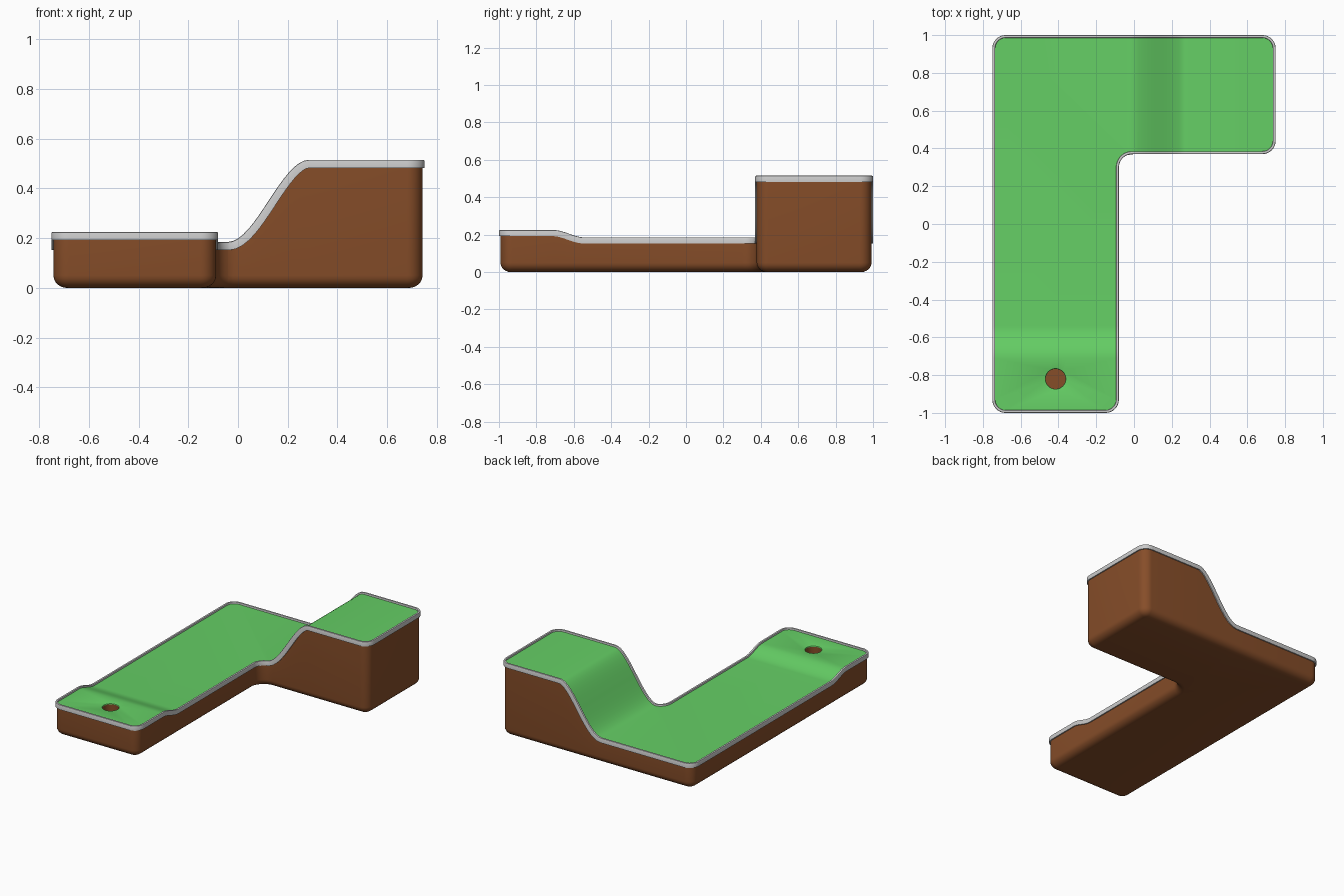
import bpy, bmesh, math
from mathutils import Vector

if "Cube" in bpy.data.objects:
    bpy.data.objects.remove(bpy.data.objects["Cube"])

R = 0.07      # plan corner radius
LIFT = 1.0    # heights above 0.5 are offsets from the playing surface, stored as LIFT + offset
# corner x, y, sign towards arc centre, start angle, sweep (negative = inner corner)
CORNERS = [(-0.75, -1, 1, 1, 180, 90), (-0.08, -1, -1, 1, 270, 90),
           (-0.08, 0.37, 1, -1, 180, -90), (0.75, 0.37, -1, 1, 270, 90),
           (0.75, 1, -1, -1, 0, 90), (-0.75, 1, 1, -1, 90, 90)]
HOLE = (-0.415, -0.82)


def outline(inset, z, n=8):
    pts = []
    for x, y, sx, sy, start, sweep in CORNERS:
        r = R - inset if sweep > 0 else R + inset
        for i in range(n + 1):
            a = math.radians(start + sweep * i / n)
            pts.append((x + sx * R + r * math.cos(a), y + sy * R + r * math.sin(a), z))
    return pts


def circle(r, z, n=32):
    return [(HOLE[0] + r * math.cos(2 * math.pi * i / n),
             HOLE[1] + r * math.sin(2 * math.pi * i / n), z) for i in range(n)]


def smooth(a, b, v):
    t = min(1, max(0, (v - a) / (b - a)))
    return t * t * (3 - 2 * t)


def height(x, y):
    return 0.185 + 0.33 * smooth(-0.04, 0.285, x) + 0.04 * (1 - smooth(-0.71, -0.54, y))


def loft(bm, rings, closed=False):
    vs = [[bm.verts.new(p) for p in ring] for ring in rings]
    n = len(vs[0])
    for k in range(len(vs) if closed else len(vs) - 1):
        a, b = vs[k], vs[(k + 1) % len(vs)]
        for j in range(n):
            bm.faces.new((a[j], a[(j + 1) % n], b[(j + 1) % n], b[j]))
    return vs


def finish(name, bm, color=None):
    # slice across both ramps, then drape onto the course height
    cuts = [((-0.04 + 0.325 * i / 16, 0, 0), (1, 0, 0)) for i in range(17)]
    cuts += [((0, -0.71 + 0.17 * i / 10, 0), (0, 1, 0)) for i in range(11)]
    for co, no in cuts:
        bmesh.ops.bisect_plane(bm, geom=bm.verts[:] + bm.edges[:] + bm.faces[:],
                               dist=1e-5, plane_co=co, plane_no=no)
    e = 0.001
    for v in bm.verts:
        if v.co.z > 0.5:
            x, y, off = v.co.x, v.co.y, v.co.z - LIFT
            nrm = Vector(((height(x - e, y) - height(x + e, y)) / (2 * e),
                          (height(x, y - e) - height(x, y + e)) / (2 * e), 1)).normalized()
            v.co = Vector((x, y, height(x, y))) + nrm * off
    me = bpy.data.meshes.new(name)
    bm.to_mesh(me)
    bm.free()
    ob = bpy.data.objects.new(name, me)
    bpy.context.collection.objects.link(ob)
    if color:
        mat = bpy.data.materials.get(color[0]) or bpy.data.materials.new(color[0])
        mat.diffuse_color = color[1]
        mat.use_nodes = True
        mat.node_tree.nodes["Principled BSDF"].inputs["Base Color"].default_value = mat.diffuse_color
        me.materials.append(mat)
    bpy.ops.object.select_all(action='DESELECT')
    ob.select_set(True)
    bpy.context.view_layer.objects.active = ob
    bpy.ops.object.shade_smooth_by_angle(angle=math.radians(40))


BROWN = ("brown", (0.24, 0.075, 0.022, 1))
GREEN = ("green", (0.13, 0.62, 0.13, 1))

# earth base with rounded lower edge
bm = bmesh.new()
rings = []
for i in range(7):
    a = math.pi / 2 * i / 6
    rings.append(outline(0.008 + 0.055 * (1 - math.sin(a)), 0.05 * (1 - math.cos(a))))
rings.append(outline(0.008, LIFT - 0.025))
vs = loft(bm, rings)
bm.faces.new(vs[0][::-1])
finish("base", bm, BROWN)

# grey border rail
bm = bmesh.new()
profile = [(0.010, -0.033), (0.0, -0.033), (0.0, -0.005), (0.0015, -0.0015), (0.005, 0),
           (0.010, 0), (0.0135, -0.0015), (0.015, -0.005), (0.015, -0.033)]
loft(bm, [outline(d, LIFT + z) for d, z in profile], closed=True)
finish("border_rail", bm)

# turf with rounded lip around the hole
bm = bmesh.new()
T = LIFT - 0.012
for ring in (outline(0.012, T), circle(0.058, T)):
    v = [bm.verts.new(p) for p in ring]
    for j in range(len(v)):
        bm.edges.new((v[j], v[(j + 1) % len(v)]))
bmesh.ops.triangle_fill(bm, edges=bm.edges[:], use_beauty=True, normal=(0, 0, 1))
bm.normal_update()
for f in bm.faces:
    if f.normal.z < 0:
        f.normal_flip()
loft(bm, [circle(0.058, T), circle(0.0545, T - 0.0015), circle(0.053, T - 0.006)])
bmesh.ops.remove_doubles(bm, verts=bm.verts[:], dist=1e-5)
finish("turf", bm, GREEN)

# hole cup
bm = bmesh.new()
vs = loft(bm, [circle(0.053, T - 0.006), circle(0.053, T - 0.09)])
bm.faces.new(vs[-1])
finish("hole_cup", bm, BROWN)
